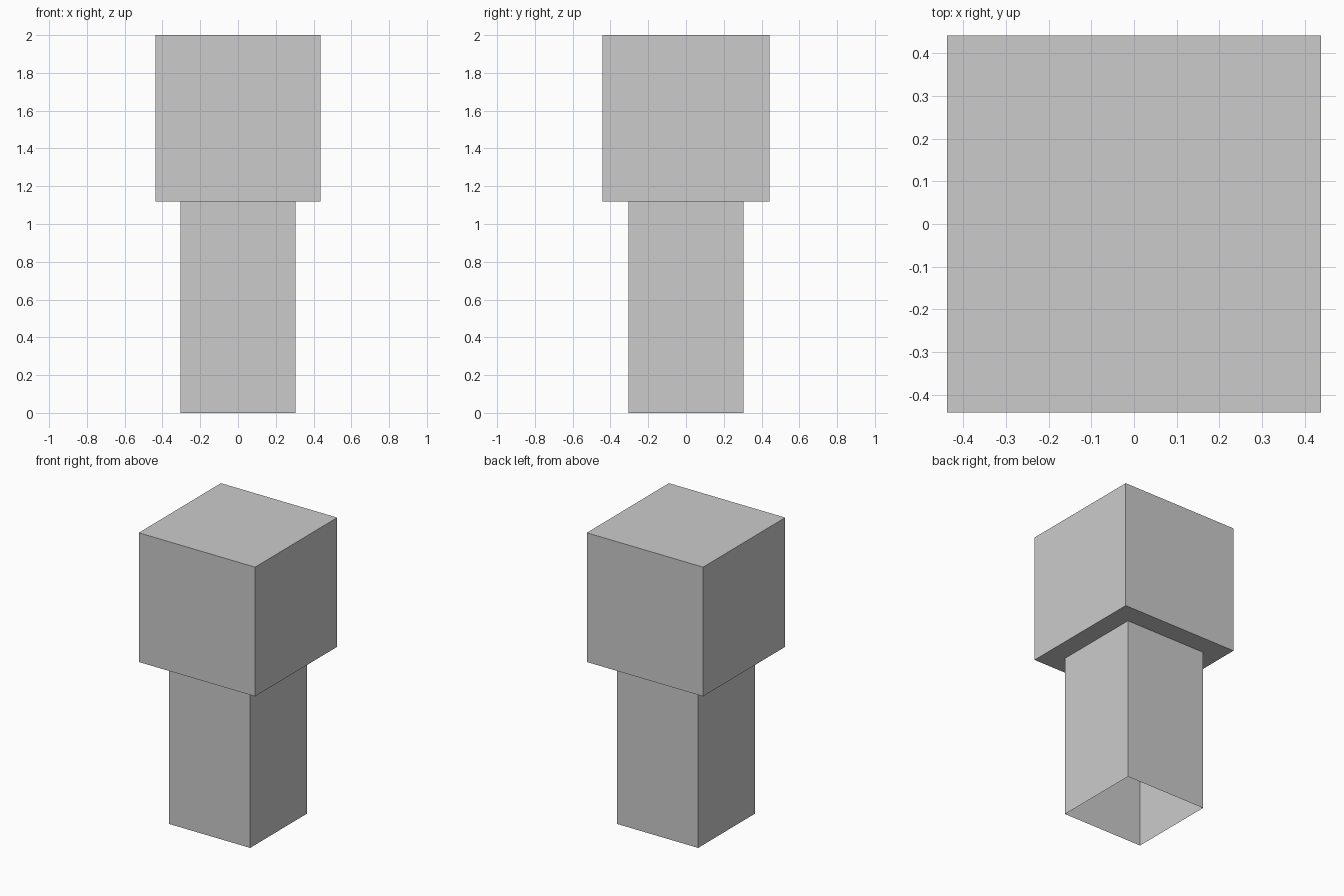
import bpy
import bmesh

if "Cube" in bpy.data.objects:
    bpy.data.objects.remove(bpy.data.objects["Cube"])


def rectangle(bm, half_x, half_y, z):
    """Add one horizontal rectangular loop of vertices."""
    corners = ((-1, -1), (1, -1), (1, 1), (-1, 1))
    return [bm.verts.new((sx * half_x, sy * half_y, z)) for sx, sy in corners]


# Stacked cross-sections: half width, half depth, height
sections = [
    (0.305, 0.305, 0.0),    # open foot of the shaft
    (0.305, 0.305, 1.12),   # top of the shaft
    (0.438, 0.442, 1.12),   # underside rim of the block
    (0.438, 0.442, 2.0),    # top of the block
]

bm = bmesh.new()
loops = [rectangle(bm, *s) for s in sections]

# Walls and overhang between neighbouring sections
for low, high in zip(loops, loops[1:]):
    for i in range(4):
        j = (i + 1) % 4
        bm.faces.new((low[i], low[j], high[j], high[i]))

# Flat top; the foot stays open
bm.faces.new(loops[-1])

mesh = bpy.data.meshes.new("block_topped_post")
bm.to_mesh(mesh)
bm.free()
post = bpy.data.objects.new("block_topped_post", mesh)
bpy.context.collection.objects.link(post)
